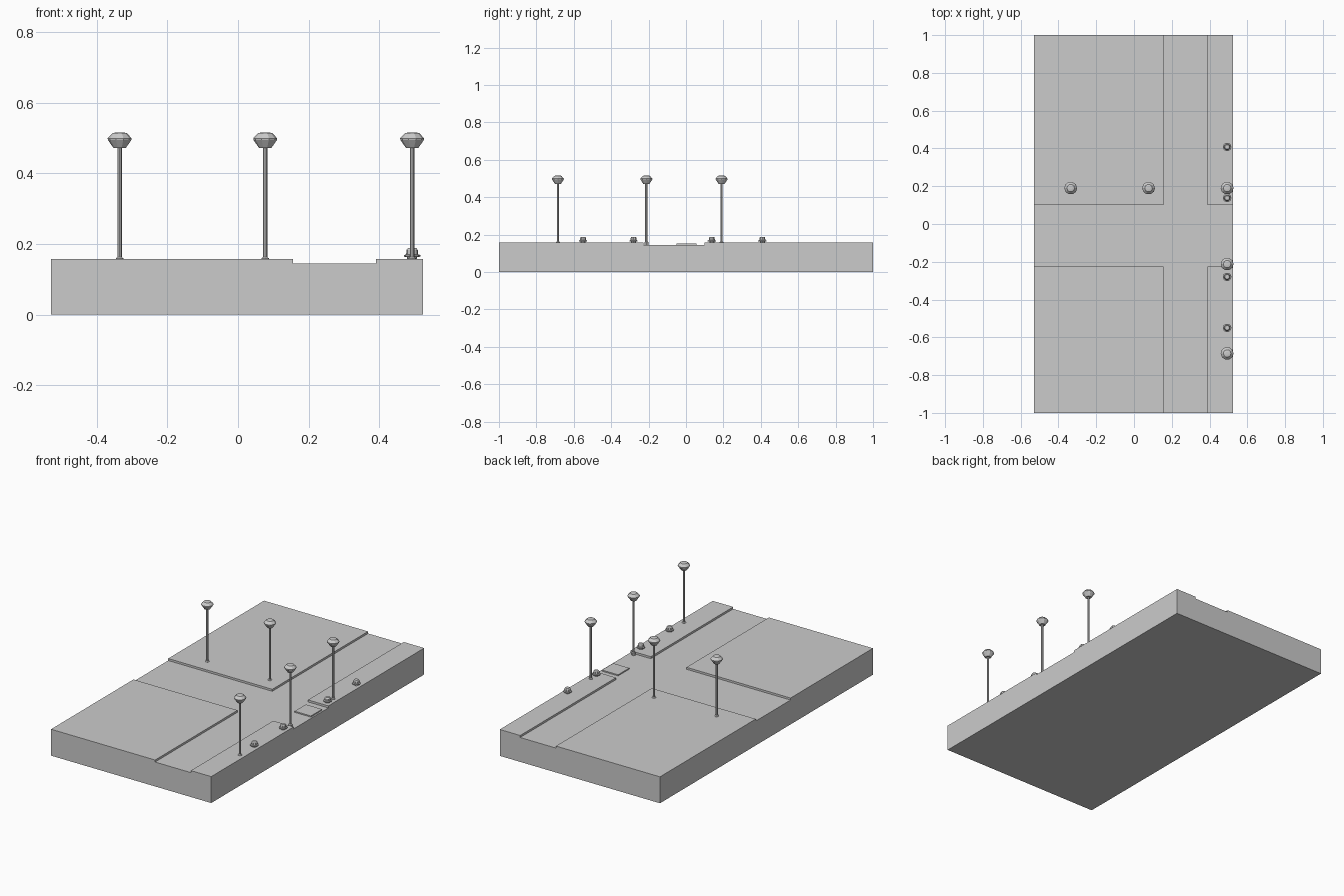
import bpy, math

if "Cube" in bpy.data.objects:
    bpy.data.objects.remove(bpy.data.objects["Cube"])

def build(name, verts, faces):
    mesh = bpy.data.meshes.new(name)
    mesh.from_pydata(verts, [], faces)
    ob = bpy.data.objects.new(name, mesh)
    bpy.context.collection.objects.link(ob)
    return ob

def prism(name, outline, z0, z1):
    n = len(outline)
    verts = [(x, y, z) for z in (z0, z1) for x, y in outline]
    faces = [tuple(reversed(range(n))), tuple(range(n, 2 * n))]
    faces += [(i, (i + 1) % n, n + (i + 1) % n, n + i) for i in range(n)]
    return build(name, verts, faces)

def slab(name, x0, x1, y0, y1, z0, z1):
    return prism(name, [(x0, y0), (x1, y0), (x1, y1), (x0, y1)], z0, z1)

def lathe(name, profile, x, y, n):
    # Rings of (radius, height), capped at both ends
    verts = [(x + r * math.cos(2 * math.pi * i / n), y + r * math.sin(2 * math.pi * i / n), z)
             for r, z in profile for i in range(n)]
    faces = [tuple(reversed(range(n)))]
    for k in range(len(profile) - 1):
        faces += [(k * n + i, k * n + (i + 1) % n, (k + 1) * n + (i + 1) % n, (k + 1) * n + i)
                  for i in range(n)]
    last = (len(profile) - 1) * n
    faces.append(tuple(range(last, last + n)))
    return build(name, verts, faces)

ROAD, KERB = 0.145, 0.157
X0, X1 = -0.529, 0.524

# Ground with sunken streets
slab("ground_base", X0, X1, -1, 1, 0, ROAD)

# Raised city blocks and pavements at the four corners
for side, (a, b) in {"left": (X0, 0.155), "right": (0.39, X1)}.items():
    slab("back_block_" + side, a, b, 0.1, 1, ROAD, KERB)
    slab("front_block_" + side, a, b, -1, -0.226, ROAD, KERB)

# Small plate in the side street
slab("street_plate", 0.408, 0.514, -0.05, 0.055, ROAD, 0.152)

# Street lamps: slim pole and faceted lantern
POLE = [(0.011, ROAD), (0.011, 0.159), (0.006, 0.163), (0.006, 0.474)]
LANTERN = [(0.017, 0.471), (0.033, 0.494), (0.034, 0.499), (0.020, 0.514), (0.008, 0.516)]
for i, (x, y) in enumerate([(-0.335, 0.19), (0.077, 0.19), (0.493, 0.19),
                            (0.493, -0.212), (0.493, -0.685)]):
    lathe(f"lamp_pole_{i}", POLE, x, y, 8)
    lathe(f"lamp_head_{i}", LANTERN, x, y, 10)

# Short bollards along the pavement
BOLLARD = [(0.014, KERB - 0.004), (0.014, 0.163), (0.023, 0.164), (0.023, 0.169),
           (0.017, 0.170), (0.016, 0.183), (0.012, 0.188)]
for i, y in enumerate([0.408, 0.138, -0.28, -0.55]):
    lathe(f"bollard_{i}", BOLLARD, 0.493, y, 10)
